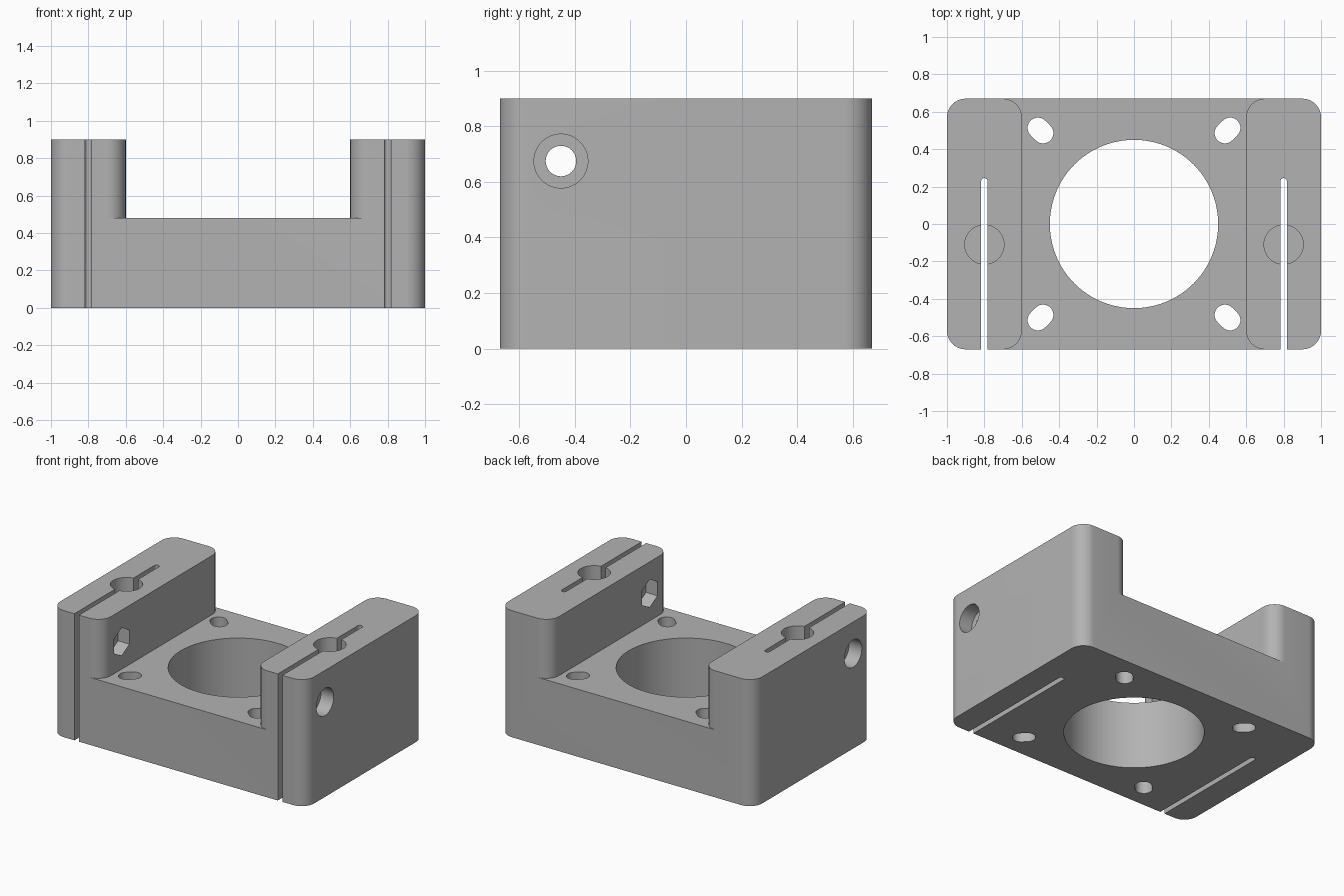
import bpy, bmesh
from math import cos, sin, pi, radians

if "Cube" in bpy.data.objects:
    bpy.data.objects.remove(bpy.data.objects["Cube"], do_unlink=True)

HALF_X, HALF_Y, HEIGHT, DECK = 1.0, 0.67, 0.9, 0.48
CORNER, ARM_X, ARM_IN = 0.1, 0.8, 0.6

grey = bpy.data.materials.new("light_grey")
grey.use_nodes = True
grey.diffuse_color = (0.45, 0.45, 0.45, 1)
grey.node_tree.nodes["Principled BSDF"].inputs["Base Color"].default_value = (0.45, 0.45, 0.45, 1)


def arc(cx, cy, r, start, end, steps):
    """Points along an arc, angles in degrees."""
    angles = [radians(start + (end - start) * i / steps) for i in range(steps + 1)]
    return [(cx + r * cos(a), cy + r * sin(a)) for a in angles]


def circle(cx, cy, r, sides, turn=0):
    return arc(cx, cy, r, turn, turn + 360, sides)[:-1]


def stadium(ax, ay, bx, by, r, angle):
    """Round-ended slot from a to b; angle is the direction a to b."""
    return (arc(bx, by, r, angle - 90, angle + 90, 16)
            + arc(ax, ay, r, angle + 90, angle + 270, 16))


def prism(name, outline, lo, hi, along_x=False):
    """Extrude an outline along z, or along x when it is given in (y, z)."""
    def place(p, h):
        return (h, *p) if along_x else (*p, h)
    bm = bmesh.new()
    low = [bm.verts.new(place(p, lo)) for p in outline]
    high = [bm.verts.new(place(p, hi)) for p in outline]
    bm.faces.new(low)
    bm.faces.new(high)
    n = len(outline)
    for i in range(n):
        j = (i + 1) % n
        bm.faces.new((low[i], low[j], high[j], high[i]))
    bmesh.ops.recalc_face_normals(bm, faces=bm.faces)
    mesh = bpy.data.meshes.new(name)
    bm.to_mesh(mesh)
    bm.free()
    mesh.materials.append(grey)
    obj = bpy.data.objects.new(name, mesh)
    bpy.context.collection.objects.link(obj)
    return obj


# Full block with rounded upright corners
outline = []
for sx, sy, start in ((1, 1, 0), (-1, 1, 90), (-1, -1, 180), (1, -1, 270)):
    outline += arc(sx * (HALF_X - CORNER), sy * (HALF_Y - CORNER), CORNER, start, start + 90, 16)
body = prism("mounting_bracket", outline, 0, HEIGHT)

# Gap between the arms, flared at both ends to round the arms' inner corners
cx, cy, out = ARM_IN + CORNER, HALF_Y - CORNER, HALF_Y + 0.1
front_right = [(cx, -out)] + arc(cx, -cy, CORNER, 270, 180, 16)
right = front_right + [(x, -y) for x, y in reversed(front_right)]
gap = right + [(-x, y) for x, y in reversed(right)]
cutters = [prism("arm_gap_cutter", gap, DECK, HEIGHT + 0.1),
           prism("centre_bore_cutter", circle(0, 0, 0.45, 96), -0.1, HEIGHT)]

for s in (-1, 1):
    # Fixing slots, stretched towards the centre
    for t in (-1, 1):
        a, b = 0.486, 0.514
        angle = {(1, 1): 45, (-1, 1): 135, (-1, -1): 225, (1, -1): 315}[s, t]
        cutters.append(prism("fixing_slot_cutter",
                             stadium(s * a, t * a, s * b, t * b, 0.055, angle), -0.1, HEIGHT))
    # Blind rod socket and clamping slit in each arm
    cutters.append(prism("rod_socket_cutter", circle(s * ARM_X, -0.11, 0.105, 48), 0.1, HEIGHT + 0.1))
    cutters.append(prism("clamp_slit_cutter",
                         stadium(s * ARM_X, -0.8, s * ARM_X, 0.227, 0.018, 90), -0.1, HEIGHT + 0.1))
    # Clamp screw: through hole, round head recess outside, hexagonal nut recess inside
    sy, sz = -0.45, 0.675
    cutters.append(prism("screw_hole_cutter", circle(sy, sz, 0.055, 32), s * 0.5, s * 1.1, True))
    cutters.append(prism("screw_head_cutter", circle(sy, sz, 0.097, 48), s * 0.9, s * 1.1, True))
    cutters.append(prism("nut_recess_cutter", circle(sy, sz, 0.1, 6, 30), s * 0.5, s * 0.69, True))

# Cut everything out of the block
bpy.ops.object.select_all(action='DESELECT')
body.select_set(True)
bpy.context.view_layer.objects.active = body
for cutter in cutters:
    cutter.hide_render = True
    mod = body.modifiers.new("cut", 'BOOLEAN')
    mod.operation = 'DIFFERENCE'
    mod.solver = 'EXACT'
    mod.object = cutter
    bpy.ops.object.modifier_apply(modifier=mod.name)
    bpy.data.objects.remove(cutter, do_unlink=True)

bpy.ops.object.shade_smooth_by_angle(angle=radians(30))
